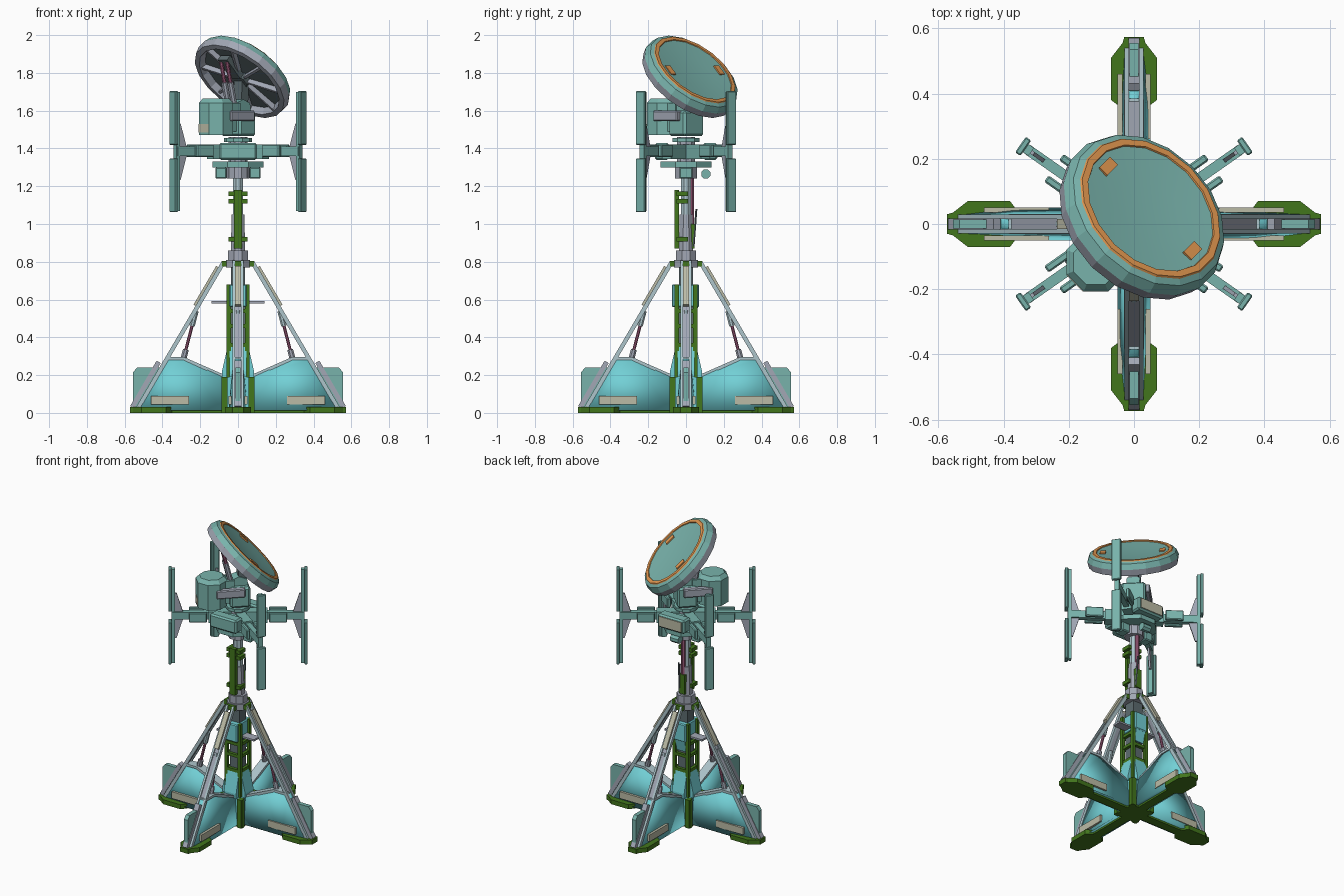
import bpy, bmesh, math
from mathutils import Matrix, Vector

if "Cube" in bpy.data.objects:
    bpy.data.objects.remove(bpy.data.objects["Cube"])

COL = dict(teal=(.19, .45, .41), cyan=(.17, .63, .67), green=(.055, .18, .012), grey=(.36, .39, .46),
           orange=(.76, .31, .08), tan=(.5, .5, .38), pink=(.36, .11, .21), dark=(.11, .15, .16),
           pale=(.42, .56, .6))
MATS = {}
for n, c in COL.items():
    MATS[n] = bpy.data.materials.new(n)
    MATS[n].diffuse_color = (*c, 1)
M = Matrix()          # current part frame


def rot(deg):
    return Matrix.Rotation(math.radians(deg), 4, 'Z')


def finish(name, bm, mat, bevel=0):
    if bevel:
        bmesh.ops.bevel(bm, geom=bm.edges[:], offset=bevel, segments=1, affect='EDGES')
    bmesh.ops.recalc_face_normals(bm, faces=bm.faces[:])
    bm.transform(M)
    me = bpy.data.meshes.new(name)
    bm.to_mesh(me)
    bm.free()
    me.materials.append(MATS[mat])
    ob = bpy.data.objects.new(name, me)
    bpy.context.collection.objects.link(ob)
    return ob


def box(name, x, y, z, mat, bevel=0):
    """Box from (min, max) ranges."""
    bm = bmesh.new()
    bmesh.ops.create_cube(bm, size=1)
    for v in bm.verts:
        v.co = [r[0] if c < 0 else r[1] for c, r in zip(v.co, (x, y, z))]
    return finish(name, bm, mat, bevel)


def axis_frame(a, b):
    a, b = Vector(a), Vector(b)
    d = (b - a).normalized()
    y = Vector((0, 1, 0)) if abs(d.y) < .9 else Vector((1, 0, 0))
    x = y.cross(d).normalized()
    y = d.cross(x)
    m = Matrix((x, y, d)).transposed().to_4x4()
    m.translation = (a + b) / 2
    return m, (b - a).length


def beam(name, a, b, thick, width, mat):
    m, l = axis_frame(a, b)
    bm = bmesh.new()
    bmesh.ops.create_cube(bm, size=1, matrix=m @ Matrix.Diagonal((thick, width, l, 1)))
    return finish(name, bm, mat)


def rod(name, a, b, r, mat, n=8, r2=None):
    m, l = axis_frame(a, b)
    bm = bmesh.new()
    bmesh.ops.create_cone(bm, cap_ends=True, segments=n, radius1=r, radius2=r if r2 is None else r2,
                          depth=l, matrix=m @ rot(180 / n))
    return finish(name, bm, mat)


def slab(name, pts, mat):
    """Upright slab: outline of (x, z, half width in y)."""
    bm = bmesh.new()
    s = [[bm.verts.new((x, k * w, z)) for x, z, w in pts] for k in (-1, 1)]
    bm.faces.new(s[0])
    bm.faces.new(s[1][::-1])
    for i in range(len(pts)):
        j = (i + 1) % len(pts)
        bm.faces.new((s[0][i], s[0][j], s[1][j], s[1][i]))
    return finish(name, bm, mat)


def lathe(name, prof, mat, n=18):
    bm = bmesh.new()
    vs = [bm.verts.new((r, 0, z)) for r, z in prof]
    es = [bm.edges.new(p) for p in zip(vs, vs[1:])]
    bmesh.ops.spin(bm, geom=vs + es, cent=(0, 0, 0), axis=(0, 0, 1), angle=2 * math.pi, steps=n)
    bmesh.ops.remove_doubles(bm, verts=bm.verts[:], dist=1e-4)
    return finish(name, bm, mat)


# four legs with webs, feet and struts
for k in range(4):
    M = rot(90 * k)
    foot = slab("foot", [(.35, -.03, .015), (.35, .03, .015), (.38, .07, .015), (.51, .07, .015),
                         (.555, .035, .015), (.573, .03, .015), (.573, -.03, .015), (.555, -.035, .015),
                         (.51, -.07, .015), (.38, -.07, .015)], "green")
    # the outline was drawn upright: lay it flat
    foot.data.transform(M @ Matrix.Translation((0, 0, .015)) @ Matrix.Rotation(math.pi / 2, 4, 'X') @ M.inverted())
    box("foot_rail", (.08, .4), (-.03, .03), (0, .02), "green")
    web = slab("leg_web", [(.08, .012, .05), (.36, .012, .05), (.52, .02, .03), (.385, .285, .022),
                           (.29, .285, .022), (.08, .19, .035)], "cyan")
    web.data.shade_smooth()
    slab("web_cap", [(.08, .185, .03), (.29, .28, .03), (.385, .28, .03), (.385, .295, .03),
                     (.285, .295, .03), (.08, .205, .03)], "pale")
    slab("end_plate", [(.36, .02, .014), (.555, .02, .014), (.555, .215, .014), (.535, .24, .014),
                       (.36, .24, .014)], "teal")
    for s in (-1, 1):
        beam("strut_rail", (.53, s * .022, .025), (.075, s * .022, .8), .022, .014, "pale")
    beam("strut_spine", (.53, 0, .025), (.1, 0, .755), .008, .032, "grey")
    beam("strut_panel", (.225, 0, .567), (.105, 0, .772), .024, .032, "tan")
    beam("foot_guard", (.56, 0, .03), (.42, 0, .27), .025, .035, "grey")
    rod("damper_rod", (.285, 0, .3), (.225, 0, .53), .009, "pink")
    rod("damper_lower", (.292, 0, .275), (.276, 0, .335), .017, "grey")
    rod("damper_upper", (.243, 0, .46), (.222, 0, .54), .015, "pale")
    for s in (-1, 1):
        box("web_label", (.26, .46), sorted((s * .035, s * .051)), (.045, .09), "tan")
        box("hub_post", (.06, .088), sorted((s * .055, s * .085)), (0, .19), "green")
        box("column_post", (.042, .06), sorted((s * .038, s * .06)), (.19, .68), "green")
    slab("hub_gusset", [(.03, .19, .045), (.085, .19, .045), (.085, .22, .045), (.055, .35, .045),
                        (.03, .35, .045)], "cyan")
    box("collar_lug", (.04, .085), (-.03, .03), (.775, .805), "green")

# centre column
M = Matrix()
box("hub", (-.075, .075), (-.075, .075), (.01, .19), "cyan")
box("hub_base", (-.08, .08), (-.08, .08), (0, .012), "green")
box("column_core", (-.036, .036), (-.036, .036), (.15, .8), "dark")
box("column_shroud", (-.045, .045), (-.075, .07), (.56, .68), "cyan", .006)
beam("shroud_foot", (0, .05, .58), (0, .03, .49), .07, .035, "cyan")
box("step_plate", (-.14, .14), (-.03, .03), (.58, .592), "grey")
for z in (.36, .46, .54):
    box("column_band", (-.055, .055), (-.055, .055), (z - .01, z + .01), "green")
rod("collar", (0, 0, .77), (0, 0, .81), .07, "grey", 8)
rod("collar_top", (0, 0, .81), (0, 0, .86), .058, "grey", 8)

# mast
rod("mast_lower", (0, 0, .84), (0, 0, 1.05), .042, "grey", 8, .036)
rod("mast_upper", (0, 0, 1.05), (0, 0, 1.32), .03, "pale", 8)
box("mast_plate", (-.02, .02), (-.062, -.036), (.87, 1.18), "green")
box("mast_back_block", (-.022, .022), (.0, .045), (.87, 1.0), "green")
rod("mast_piston", (0, .03, 1.0), (0, .03, 1.26), .014, "pink")
for z in (.92, 1.12, 1.16):
    box("mast_clamp", (-.05, .05), (-.05, .01), (z - .012, z + .012), "green")
rod("mast_cable", (.02, .04, .88), (.015, .055, 1.08), .006, "dark", 6)

# rotating platform
rod("lower_ring", (0, 0, 1.24), (0, 0, 1.3), .06, "grey", 10)
rod("platform", (0, 0, 1.3), (0, 0, 1.33), .145, "teal", 8)
rod("bearing", (0, 0, 1.33), (0, 0, 1.46), .05, "grey", 10)
rod("turntable", (0, 0, 1.435), (0, 0, 1.455), .075, "teal", 10)
for s in (-1, 1):
    box("platform_box", sorted((s * .06, s * .12)), (-.035, .035), (1.24, 1.3), "teal", .006)
    box("lamp_box", (-.1, .1), sorted((s * .09, s * .165)), (1.34, 1.43), "teal", .01)
    box("lamp_bracket", (-.04, .04), sorted((0, s * .1)), (1.35, 1.41), "teal")
rod("sensor", (-.03, .105, 1.265), (.03, .105, 1.265), .026, "teal", 8)
box("lamp_face", (-.083, .083), (.16, .17), (1.352, 1.418), "tan")

# four antenna arms
for a in (35, 145, 215, 325):
    M = rot(a)
    box("arm", (.03, .4), (-.016, .016), (1.36, 1.41), "teal")
    for s in (-1, 1):
        box("arm_cheek", (.19, .3), sorted((s * .028, s * .052)), (1.355, 1.42), "teal", .005)
    box("arm_bridge", (.21, .24), (-.045, .045), (1.375, 1.4), "dark")
    box("arm_root", (.03, .18), (-.03, .03), (1.345, 1.42), "teal")
    for s in (-1, 1):
        z = lambda h: 1.383 + s * h
        slab("antenna_fin", [(.335, z(.02), .006), (.392, z(.02), .006), (.392, z(.15), .006),
                             (.375, z(.15), .006)], "grey")
        box("antenna_panel", (.405, .425), (-.029, .029), sorted((z(.036), z(.32))), "teal", .004)
        box("antenna_spine", (.385, .407), (-.015, .015), sorted((z(.0), z(.315))), "teal")

# head, turned to the diagonal: local x points forward
M = rot(45)
box("head_body", (-.06, .065), (-.075, .075), (1.465, 1.6), "teal", .012)
slab("head_yoke", [(-.05, 1.58, .04), (.06, 1.58, .04), (.05, 1.64, .04), (.0, 1.66, .04),
                   (-.05, 1.64, .04)], "teal")
rod("equipment_drum", (-.165, 0, 1.47), (-.165, 0, 1.64), .098, "teal", 8)
rod("drum_lid", (-.165, 0, 1.64), (-.165, 0, 1.665), .098, "teal", 8, .075)
box("drum_link", (-.12, -.03), (-.05, .05), (1.49, 1.64), "teal")
box("drum_label", (-.258, -.25), (-.036, .036), (1.485, 1.53), "tan")
for s in (-1, 1):
    box("head_band", (-.15, .03), sorted((s * .06, s * .1)), (1.545, 1.6), "grey", .006)
    rod("tilt_piston", (-.05, s * .022, 1.63), (-.105, s * .022, 1.86), .011, "pink")
    rod("tilt_sleeve", (-.045, s * .022, 1.61), (-.08, s * .022, 1.75), .017, "grey")
beam("dish_neck", (.02, 0, 1.6), (.025, 0, 1.76), .05, .06, "dark")

# dish, tilted 45 degrees toward the diagonal
M = Matrix.Translation((.05, .047, 1.815)) @ rot(45) @ Matrix.Rotation(math.radians(45), 4, 'Y')
lathe("dish_face", [(0, -.012), (.12, -.009), (.223, 0)], "teal").data.shade_smooth()
lathe("dish_ring", [(.222, 0), (.224, .005), (.245, .005), (.249, -.001)], "orange")
lathe("dish_rim", [(.247, 0), (.268, -.01), (.282, -.045)], "teal")
lathe("dish_rim_back", [(.282, -.045), (.274, -.085), (.245, -.088), (.23, -.05)], "grey")
lathe("dish_back", [(.232, -.05), (.12, -.052), (0, -.055)], "dark")
for s in (-1, 1):
    box("dish_marker", (-.032, .032), sorted((s * .165, s * .2)), (-.01, .003), "orange")
rod("dish_hub", (0, 0, -.09), (0, 0, -.05), .05, "dark", 8)
FRAME = M
for k in range(8):
    M = FRAME @ rot(45 * k + 22.5)
    box("dish_rib", (.04, .245), (-.007, .007), (-.08, -.05), "grey")
M = FRAME
box("dish_bracket", (-.17, -.03), (-.035, .035), (-.095, -.06), "dark")

for m in bpy.data.materials:
    if m.users and not m.is_grease_pencil:
        m.use_nodes = True
        m.node_tree.nodes["Principled BSDF"].inputs["Base Color"].default_value = m.diffuse_color
